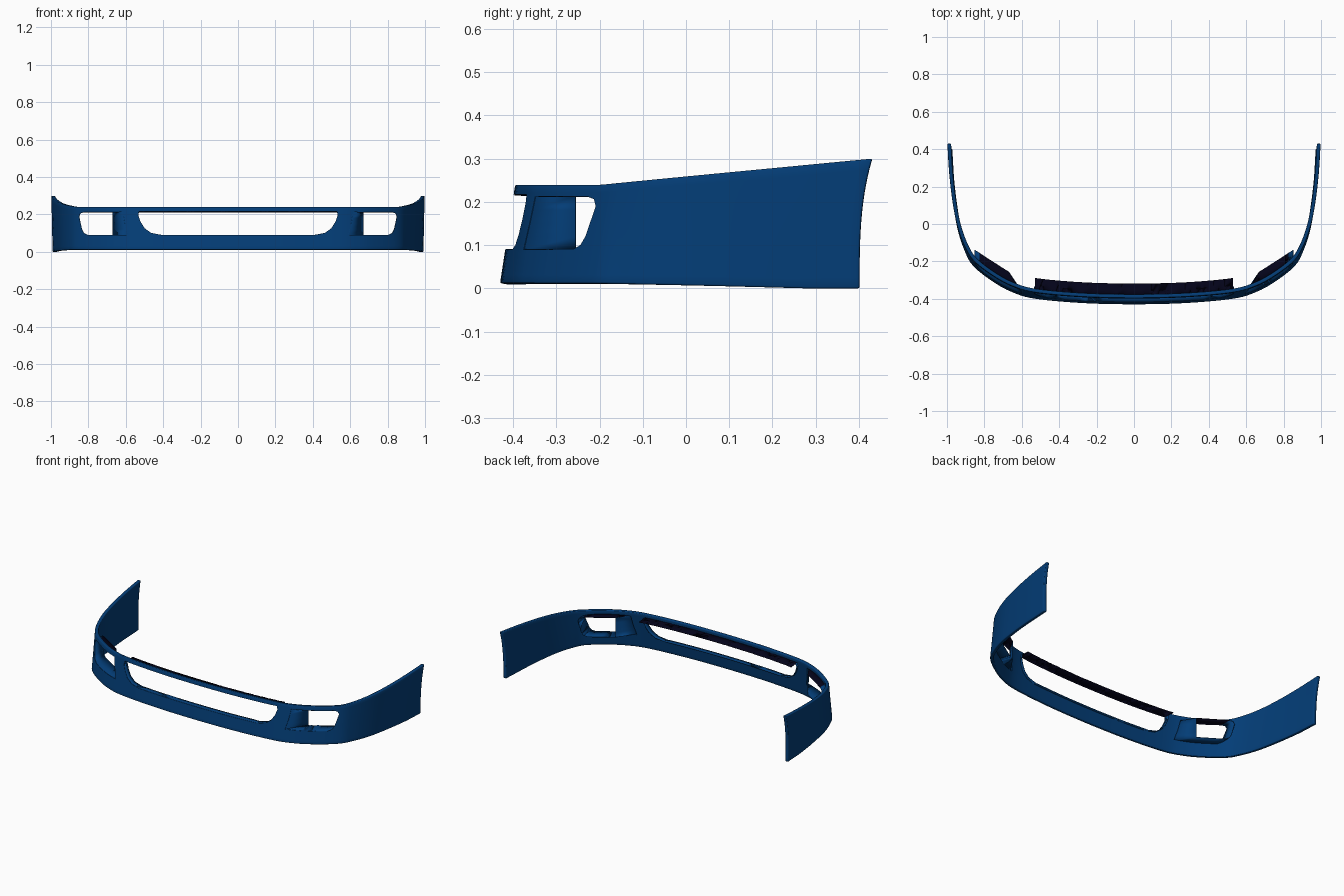
import bpy
from mathutils import Vector

cube = bpy.data.objects.get("Cube")
if cube:
    bpy.data.objects.remove(cube, do_unlink=True)


def material(name, color):
    m = bpy.data.materials.new(name)
    m.use_nodes = True
    m.diffuse_color = color
    m.node_tree.nodes["Principled BSDF"].inputs["Base Color"].default_value = color
    return m


BLUE = material("deep blue paint", (0.001, 0.047, 0.185, 1))
DARK = material("near black navy", (0.001, 0.001, 0.01, 1))


def make(name, verts, faces, mats=(BLUE,)):
    me = bpy.data.meshes.new(name)
    me.from_pydata(verts, [], faces)
    ob = bpy.data.objects.new(name, me)
    bpy.context.collection.objects.link(ob)
    for m in mats:
        me.materials.append(m)
    return ob


def smooth(ob):
    bpy.ops.object.select_all(action="DESELECT")
    ob.select_set(True)
    bpy.context.view_layer.objects.active = ob
    bpy.ops.object.shade_smooth_by_angle(angle=0.6)


# Plan curve of the top outer edge, from the centre to the left tip
half = [(0, -.395), (.28, -.388), (.53, -.365), (.65, -.331), (.75, -.278),
        (.85, -.202), (.9, -.13), (.942, -.02), (.969, .11), (.988, .27), (.998, .43)]
ctrl = [Vector((-x, y)) for x, y in reversed(half[1:])] + [Vector(p) for p in half]


def spline(pts, steps):
    p = [2 * pts[0] - pts[1]] + pts + [2 * pts[-1] - pts[-2]]
    out = []
    for a, b, c, d in zip(p, p[1:], p[2:], p[3:]):
        for i in range(steps):
            t = i / steps
            out.append(.5 * (2 * b + (c - a) * t + (2 * a - 5 * b + 4 * c - d) * t * t
                             + (3 * b - a - 3 * c + d) * t ** 3))
    return out + [pts[-1]]


path = spline(ctrl, 6)
ROWS = 12


def skin_point(i, t):
    """Outer skin at path sample i and height fraction t."""
    p = path[i]
    tan = (path[min(i + 1, len(path) - 1)] - path[max(i - 1, 0)]).normalized()
    n = Vector((tan.y, -tan.x))
    lean = -.009 + .044 * max(0, -n.y)
    q = p + n * lean * (1 - t)
    back = max(0, min(1, (p.y - .1) / .33))
    y = q.y - .03 * back * (1 - t ** 3)
    top = .24 + .06 * max(0, (p.y + .2) / .63)
    low = .012 * (1 - max(0, min(1, (p.y + .2) / .5)))
    return Vector((q.x, y, low + (top - low) * t))


def skin_y(x, z):
    """Depth of the skin at a point of the front."""
    t = (z - .012) / .228
    row = [skin_point(i, t) for i in range(len(path))]
    for a, b in zip(row, row[1:]):
        if a.x <= x <= b.x:
            return a.y + (b.y - a.y) * (x - a.x) / (b.x - a.x)
    return row[-1].y


# Wraparound bumper skin
R = ROWS + 1
verts = [skin_point(i, j / ROWS) for i in range(len(path)) for j in range(R)]
faces = [(i * R + j, (i + 1) * R + j, (i + 1) * R + j + 1, i * R + j + 1)
         for i in range(len(path) - 1) for j in range(ROWS)]
skin = make("bumper_skin", verts, faces)
mod = skin.modifiers.new("thickness", "SOLIDIFY")
mod.thickness, mod.offset = .02, -1
mod = skin.modifiers.new("soft_edges", "BEVEL")
mod.width, mod.segments, mod.limit_method, mod.angle_limit = .004, 2, "ANGLE", .8

# Opening outlines in the front plane
right_end = [(.53, .217), (.534, .195), (.522, .16), (.5, .125), (.465, .1), (.41, .09)]
center_outline = right_end + [(-x, z) for x, z in reversed(right_end)]
lamp_outline = [(.825, .213), (.843, .207), (.85, .19), (.845, .165), (.835, .12),
                (.825, .1), (.805, .09), (.59, .09), (.605, .15), (.615, .213)]
lamp_mirrored = [(-x, z) for x, z in reversed(lamp_outline)]


def subdivide(outline, step=.03):
    out = []
    for a, b in zip(outline, outline[1:] + outline[:1]):
        a, b = Vector(a), Vector(b)
        n = max(1, int((b - a).length / step))
        out += [a.lerp(b, k / n) for k in range(n)]
    return out


def cut_opening(name, outline):
    n = len(outline)
    verts = [(x, y, z) for y in (-.7, 0) for x, z in outline]
    faces = [(k, (k + 1) % n, (k + 1) % n + n, k + n) for k in range(n)]
    faces += [tuple(reversed(range(n))), tuple(range(n, 2 * n))]
    cutter = make(name, verts, faces)
    bpy.context.view_layer.objects.active = cutter
    cutter.select_set(True)
    bpy.ops.object.mode_set(mode="EDIT")
    bpy.ops.mesh.select_all(action="SELECT")
    bpy.ops.mesh.normals_make_consistent(inside=False)
    bpy.ops.object.mode_set(mode="OBJECT")
    cutter.select_set(False)
    cutter.hide_render = True
    cutter.hide_set(True)
    b = skin.modifiers.new(name, "BOOLEAN")
    b.operation, b.solver, b.object = "DIFFERENCE", "EXACT", cutter


def duct(name, outline, back_point):
    """Return flange running back from an opening, with a dark top plate."""
    pts = subdivide(outline)
    n = len(pts)
    top = max(p.y for p in pts)
    verts, faces, dark = [], [], []
    for k in range(n):
        a, b = pts[k], pts[(k + 1) % n]
        is_top = min(a.y, b.y) > top - .002
        base = len(verts)
        for p in (a, b):
            verts.append((p.x, skin_y(p.x, p.y) + .002, p.y))
            verts.append(back_point(p.x, p.y, is_top))
        faces.append((base, base + 2, base + 3, base + 1))
        dark.append(is_top)
    ob = make(name, verts, faces, (BLUE, DARK))
    for f, d in zip(ob.data.polygons, dark):
        f.material_index = int(d)
    mod = ob.modifiers.new("join", "WELD")
    mod.merge_threshold = .0005
    mod = ob.modifiers.new("thickness", "SOLIDIFY")
    mod.thickness, mod.offset = .003, 0
    smooth(ob)


def center_back(x, z, is_top):
    if is_top:
        return (x, skin_y(x, z) + .08, z - .006)
    return (x, skin_y(x, z) + .035, z)


def lamp_back(x, z, is_top):
    s = 1 if x > 0 else -1
    bx = max(abs(x), .67)
    return (s * bx, -.255 + (bx - .67) * .64, z)


# Central intake and the two lamp recesses
for name, outline, back in (("center_intake", center_outline, center_back),
                            ("left_lamp", lamp_outline, lamp_back),
                            ("right_lamp", lamp_mirrored, lamp_back)):
    cut_opening(name + "_cutter", outline)
    duct(name + "_duct", outline, back)

smooth(skin)
